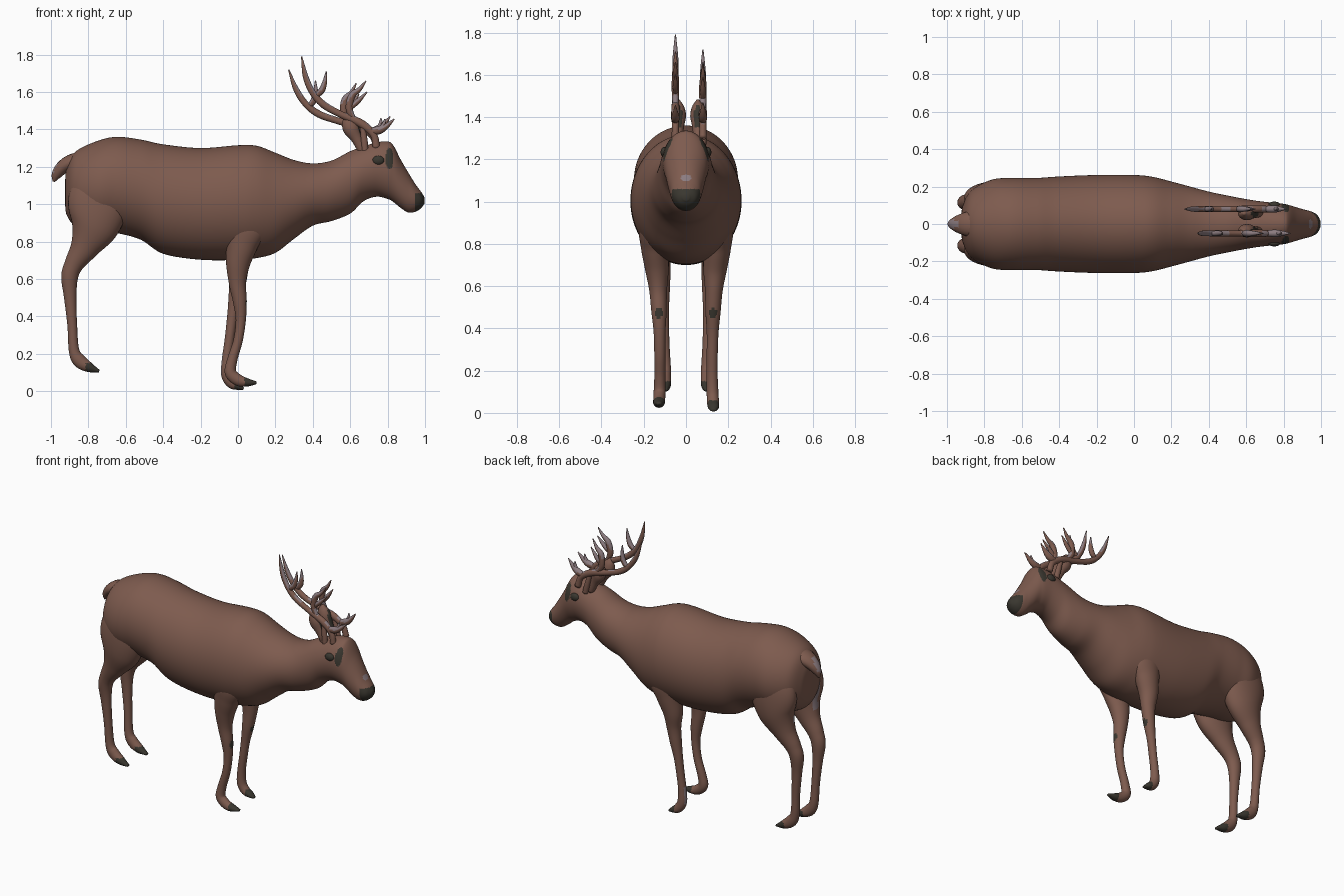
import bpy, bmesh, math
from mathutils import Vector


def material(name, rgb):
    m = bpy.data.materials.new(name)
    m.diffuse_color = (*rgb, 1)
    return m


MATS = [material("brown_coat", (0.208, 0.105, 0.077)),
        material("dark_horn", (0.042, 0.038, 0.029)),
        material("pale_grey", (0.26, 0.2, 0.215))]
BROWN, DARK, PALE = 0, 1, 2


def resample(stations, steps):
    """Catmull-Rom interpolation of equal-length tuples."""
    p = [Vector(s) for s in stations]
    p = [p[0] * 2 - p[1]] + p + [p[-1] * 2 - p[-2]]
    out = []
    for i in range(1, len(p) - 2):
        a, b, c, d = p[i - 1:i + 3]
        for k in range(steps):
            t = k / steps
            out.append(0.5 * (2 * b + (c - a) * t + (2 * a - 5 * b + 4 * c - d) * t * t
                              + (3 * b - a - 3 * c + d) * t ** 3))
    return out + [p[-2]]


def loft(name, stations, rule=None, sides=20, steps=4, upright=False):
    """Skin oval rings (x, y, z, in-plane radius, side radius) along a path."""
    st = resample(stations, steps)
    bm = bmesh.new()
    rings = []
    for i, s in enumerate(st):
        e, f = st[max(i - 1, 0)], st[min(i + 1, len(st) - 1)]
        n = Vector((-(f[2] - e[2]), 0, f[0] - e[0])).normalized()
        if upright:
            n = Vector((0, 0, 1))
        ra, rb = max(s[3], 0.002), max(s[4], 0.002)
        ring = []
        for k in range(sides):
            ang = 2 * math.pi * k / sides
            ring.append(bm.verts.new(Vector(s[:3]) + n * ra * math.cos(ang)
                                     + Vector((0, rb * math.sin(ang), 0))))
        rings.append(ring)
    for r, q in zip(rings, rings[1:]):
        for k in range(sides):
            j = (k + 1) % sides
            bm.faces.new((r[k], r[j], q[j], q[k]))
    bm.faces.new(rings[0])
    bm.faces.new(rings[-1])
    bmesh.ops.recalc_face_normals(bm, faces=bm.faces)
    bm.normal_update()
    for f in bm.faces:
        f.smooth = True
        if rule:
            f.material_index = rule(f.calc_center_median(), f.normal)
    me = bpy.data.meshes.new(name)
    bm.to_mesh(me)
    bm.free()
    for m in MATS:
        me.materials.append(m)
    ob = bpy.data.objects.new(name, me)
    bpy.context.collection.objects.link(ob)
    return ob


# Body, neck and head: x, top, bottom, half width
BODY = [(-0.925, 1.12, 1.0, 0.03), (-0.915, 1.2, 0.94, 0.1), (-0.87, 1.28, 0.885, 0.18),
        (-0.76, 1.335, 0.85, 0.237), (-0.65, 1.36, 0.845, 0.246), (-0.52, 1.345, 0.81, 0.246),
        (-0.4, 1.32, 0.735, 0.254), (-0.2, 1.3, 0.703, 0.262), (0.0, 1.315, 0.702, 0.262),
        (0.1, 1.312, 0.712, 0.252), (0.2, 1.275, 0.74, 0.227), (0.3, 1.236, 0.815, 0.2),
        (0.4, 1.218, 0.885, 0.173), (0.5, 1.233, 0.91, 0.152), (0.6, 1.283, 0.95, 0.133),
        (0.67, 1.308, 1.015, 0.122), (0.74, 1.33, 1.04, 0.114), (0.8, 1.335, 1.028, 0.108),
        (0.83, 1.315, 1.012, 0.101), (0.87, 1.238, 0.98, 0.089), (0.91, 1.17, 0.956, 0.077),
        (0.95, 1.105, 0.96, 0.066), (0.98, 1.065, 0.98, 0.048), (0.998, 1.035, 1.005, 0.015)]


def body_rule(c, n):
    if c.x > 0.945 and c.z < 1.06:
        return DARK                                   # nose
    if ((c.x - 0.81) / 0.022) ** 2 + ((c.z - 1.243) / 0.056) ** 2 < 1:
        return DARK                                   # eye patches
    if (c.y / 0.026) ** 2 + ((c.z - 1.112) / 0.016) ** 2 < 1 and c.x > 0.9:
        return PALE                                   # muzzle spot
    return BROWN


loft("body", [(x, 0, (t + b) / 2, (t - b) / 2, w) for x, t, b, w in BODY],
     body_rule, sides=96, steps=8, upright=True)

# Tail
loft("tail", [(-0.82, 0, 1.245, 0.04, 0.07), (-0.89, 0, 1.225, 0.042, 0.066),
              (-0.94, 0, 1.195, 0.036, 0.048), (-0.972, 0, 1.155, 0.026, 0.026),
              (-0.985, 0, 1.12, 0.006, 0.006)],
     lambda c, n: PALE if c.x < -0.935 and abs(c.y) < 0.022 and n.z > 0.1 else BROWN)

# Hind legs: x, z, in-plane radius, side radius, side offset
HIND = [(-0.715, 1.2, 0.1, 0.05, 0.12), (-0.725, 1.11, 0.15, 0.08, 0.132),
        (-0.745, 1.0, 0.165, 0.086, 0.14), (-0.768, 0.88, 0.13, 0.08, 0.14),
        (-0.82, 0.77, 0.078, 0.06, 0.13), (-0.876, 0.68, 0.052, 0.046, 0.12),
        (-0.9, 0.61, 0.045, 0.04, 0.115), (-0.897, 0.5, 0.033, 0.03, 0.11),
        (-0.886, 0.35, 0.026, 0.026, 0.105), (-0.877, 0.22, 0.028, 0.028, 0.1),
        (-0.85, 0.165, 0.036, 0.03, 0.1), (-0.8, 0.13, 0.028, 0.028, 0.1),
        (-0.742, 0.107, 0.007, 0.012, 0.1)]
# Forelegs share the shoulder; the two lower legs stand differently
SHOULDER = [(0.03, 1.0, 0.08, 0.045, 0.145), (0.04, 0.89, 0.115, 0.066, 0.158),
            (0.02, 0.78, 0.085, 0.065, 0.148), (0.0, 0.68, 0.064, 0.056, 0.138),
            (-0.003, 0.58, 0.046, 0.042, 0.132)]
NEAR = [(0.01, 0.48, 0.037, 0.036, 0.128), (0.015, 0.38, 0.027, 0.028, 0.125),
        (0.0, 0.27, 0.025, 0.026, 0.124), (-0.03, 0.17, 0.027, 0.026, 0.124),
        (-0.04, 0.1, 0.031, 0.028, 0.125), (0.0, 0.06, 0.031, 0.028, 0.127),
        (0.05, 0.047, 0.022, 0.026, 0.128), (0.099, 0.045, 0.007, 0.012, 0.128)]
FAR = [(-0.015, 0.48, 0.037, 0.036, 0.128), (-0.032, 0.38, 0.028, 0.028, 0.126),
       (-0.047, 0.27, 0.025, 0.026, 0.124), (-0.06, 0.17, 0.026, 0.026, 0.124),
       (-0.06, 0.09, 0.03, 0.028, 0.126), (-0.035, 0.045, 0.029, 0.028, 0.128),
       (0.0, 0.026, 0.02, 0.025, 0.13), (0.03, 0.012, 0.006, 0.012, 0.13)]


def leg(name, rows, side, hoof_x, hoof_z):
    fore = rows[0][0] > 0

    def rule(c, n):
        if c.x > hoof_x and c.z < hoof_z:
            return DARK                               # hoof
        if fore and n.x > 0 and ((c.z - 0.472) / 0.022) ** 2 + ((abs(c.y) - 0.128) / 0.022) ** 2 < 1:
            return DARK                               # knee patch
        if fore and side > 0 and 0.08 < c.z < 0.2 and n.x < -0.8:
            return PALE                               # back of the pastern
        if not fore and 0.83 < c.z < 1.02 and n.x < -0.6 and 0.1 < abs(c.y) < 0.13:
            return PALE                               # back of the thigh
        return BROWN
    loft(name, [(x, side * y, z, a, b) for x, z, a, b, y in rows], rule, sides=32, steps=8)


for side, word in ((-1, "right"), (1, "left")):
    leg("hind_leg_" + word, HIND, side, -0.815, 0.15)
leg("foreleg_right", SHOULDER + NEAR, -1, 0.035, 0.09)
leg("foreleg_left", SHOULDER + FAR, 1, -0.02, 0.06)

# Antlers: beam and tines as x, z, radius; the far one is tilted back
ANTLER = {
    "beam": [(0.74, 1.30, 0.02), (0.725, 1.37, 0.019), (0.66, 1.43, 0.022), (0.55, 1.48, 0.018),
             (0.46, 1.53, 0.019), (0.4, 1.595, 0.017), (0.362, 1.68, 0.015), (0.34, 1.79, 0.003)],
    "rear_tine": [(0.41, 1.575, 0.012), (0.445, 1.605, 0.017), (0.463, 1.65, 0.013),
                  (0.472, 1.71, 0.003)],
    "middle_tine": [(0.62, 1.45, 0.014), (0.595, 1.51, 0.019), (0.61, 1.58, 0.019),
                    (0.65, 1.615, 0.012), (0.685, 1.66, 0.003)],
    "middle_fork": [(0.595, 1.51, 0.012), (0.64, 1.55, 0.014), (0.69, 1.6, 0.003)],
    "brow_tine": [(0.7, 1.39, 0.016), (0.75, 1.395, 0.022), (0.79, 1.415, 0.016),
                  (0.835, 1.455, 0.003)],
    "brow_fork": [(0.765, 1.40, 0.014), (0.78, 1.43, 0.01), (0.785, 1.455, 0.003)],
    "pedicle": [(0.68, 1.28, 0.018), (0.675, 1.34, 0.018), (0.665, 1.42, 0.013)],
}


def antler_rule(part):
    def rule(c, n):
        if part == "beam":                            # worn upper end and rear patches
            worn = c.z > 1.58 and (n.x > 0.3 or abs(n.y) < 0.5)
            return PALE if worn or (n.z > 0.55 and math.sin(c.x * 55) > 0.2) else BROWN
        return PALE if part != "pedicle" and n.z > 0.1 and c.z > 1.4 else BROWN
    return rule


for word, tilt, y in (("right", 0, -0.05), ("left", math.radians(9.3), 0.08)):
    ct, sn = math.cos(tilt), math.sin(tilt)
    for part, pts in ANTLER.items():
        rows = []
        for x, z, r in pts:
            dx, dz = x - 0.74, z - 1.33
            rows.append((0.74 + dx * ct - dz * sn, y, 1.33 + dx * sn + dz * ct, r, r * 0.9))
        loft(f"antler_{part}_{word}", rows, antler_rule(part), sides=16, steps=6)

# Ears and eyes
EAR = [(0.67, 1.28, 0.025, 0.02), (0.635, 1.35, 0.03, 0.026), (0.605, 1.405, 0.044, 0.036),
       (0.592, 1.45, 0.034, 0.027), (0.588, 1.482, 0.006, 0.006)]
for side, word in ((-1, "right"), (1, "left")):
    loft("ear_" + word, [(x, 0.01 + side * 0.046, z, a, b) for x, z, a, b in EAR],
         lambda c, n: DARK if n.x > 0.75 and 1.35 < c.z < 1.46 else BROWN, steps=6)
    bpy.ops.mesh.primitive_uv_sphere_add(segments=20, ring_count=12, radius=1,
                                         location=(0.75, side * 0.102, 1.234))
    eye = bpy.context.object
    eye.name = "eye_" + word
    eye.scale = (0.032, 0.018, 0.025)
    eye.data.materials.append(MATS[DARK])
    eye.data.polygons.foreach_set("use_smooth", [True] * len(eye.data.polygons))
